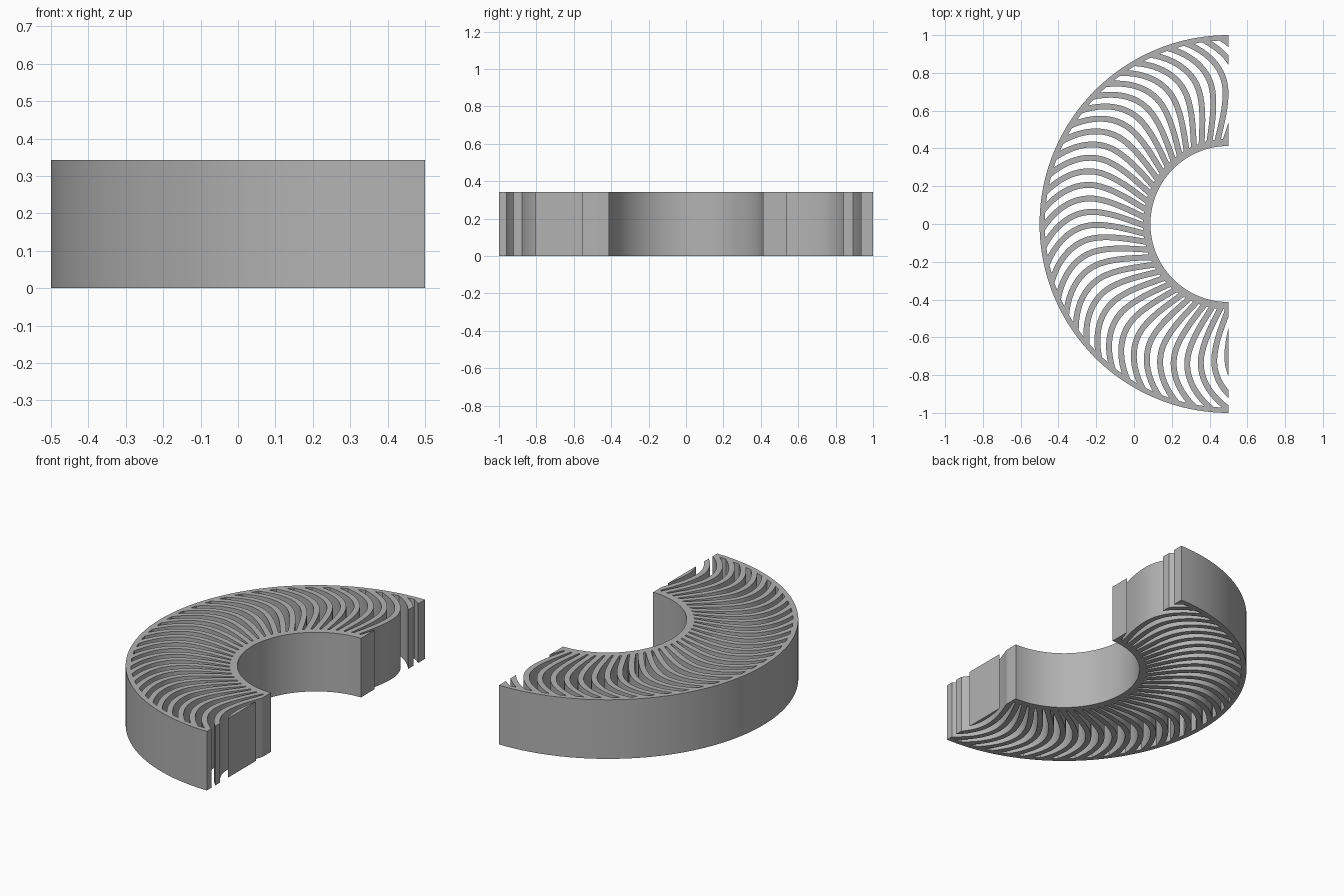
import bpy, bmesh, math
from mathutils import Vector

if "Cube" in bpy.data.objects:
    bpy.data.objects.remove(bpy.data.objects["Cube"])

CENTRE = Vector((0.5, 0, 0))
HEIGHT = 0.343
STEP = 5.57          # degrees between fins
FIN = 0.031          # fin thickness

grey = bpy.data.materials.new("plain_grey")
grey.use_nodes = True
colour = (0.45, 0.45, 0.45, 1)
grey.diffuse_color = colour
grey.node_tree.nodes["Principled BSDF"].inputs["Base Color"].default_value = colour


def polar(r, degrees):
    a = math.radians(degrees)
    return CENTRE + Vector((math.cos(a), math.sin(a), 0)) * r


def band(name, side_a, side_b):
    """Solid upright strip between two plan curves, trimmed at the flat end."""
    bm = bmesh.new()
    rows = [[[bm.verts.new(p + Vector((0, 0, z))) for p in side]
             for z in (0, HEIGHT)] for side in (side_a, side_b)]
    (a0, a1), (b0, b1) = rows
    for i in range(len(a0) - 1):
        for p, q in ((a0, b0), (b0, b1), (b1, a1), (a1, a0)):
            bm.faces.new((p[i], p[i + 1], q[i + 1], q[i]))
    for i in (0, -1):
        bm.faces.new((a0[i], b0[i], b1[i], a1[i]))
    # Slice on the diameter and cap the cut
    cut = bmesh.ops.bisect_plane(bm, geom=bm.verts[:] + bm.edges[:] + bm.faces[:],
                                 plane_co=CENTRE, plane_no=(1, 0, 0), clear_outer=True)
    edges = [e for e in cut["geom_cut"] if isinstance(e, bmesh.types.BMEdge)]
    if edges:
        bmesh.ops.holes_fill(bm, edges=[e for e in bm.edges if e.is_boundary], sides=0)
    bmesh.ops.recalc_face_normals(bm, faces=bm.faces[:])
    mesh = bpy.data.meshes.new(name)
    bm.to_mesh(mesh)
    bm.free()
    mesh.materials.append(grey)
    obj = bpy.data.objects.new(name, mesh)
    bpy.context.collection.objects.link(obj)
    bpy.ops.object.select_all(action='DESELECT')
    obj.select_set(True)
    bpy.context.view_layer.objects.active = obj
    bpy.ops.object.shade_smooth_by_angle(angle=math.radians(30))


def ring(name, inner, outer):
    angles = [90 + 180 * i / 96 for i in range(97)]
    band(name, [polar(inner, a) for a in angles], [polar(outer, a) for a in angles])


def fin(name, base):
    """Curved blade: leans back near the hub, sweeps forward near the rim."""
    radii = [0.43 + 0.555 * i / 28 for i in range(29)]
    path = [polar(r, base + (150 if r > 0.7 else 96) * (r - 0.7) ** 2) for r in radii]
    left, right = [], []
    for i, p in enumerate(path):
        t = (path[min(i + 1, 28)] - path[max(i - 1, 0)]).normalized()
        n = Vector((-t.y, t.x, 0)) * FIN / 2
        left.append(p + n)
        right.append(p - n)
    band(name, left, right)


# Rim and hub walls
ring("outer_wall", 0.972, 1.0)
ring("inner_wall", 0.413, 0.452)

# Fins between the walls
for k in range(-2, 34):
    fin(f"curved_fin_{k + 3}", 85.7 + k * STEP)
